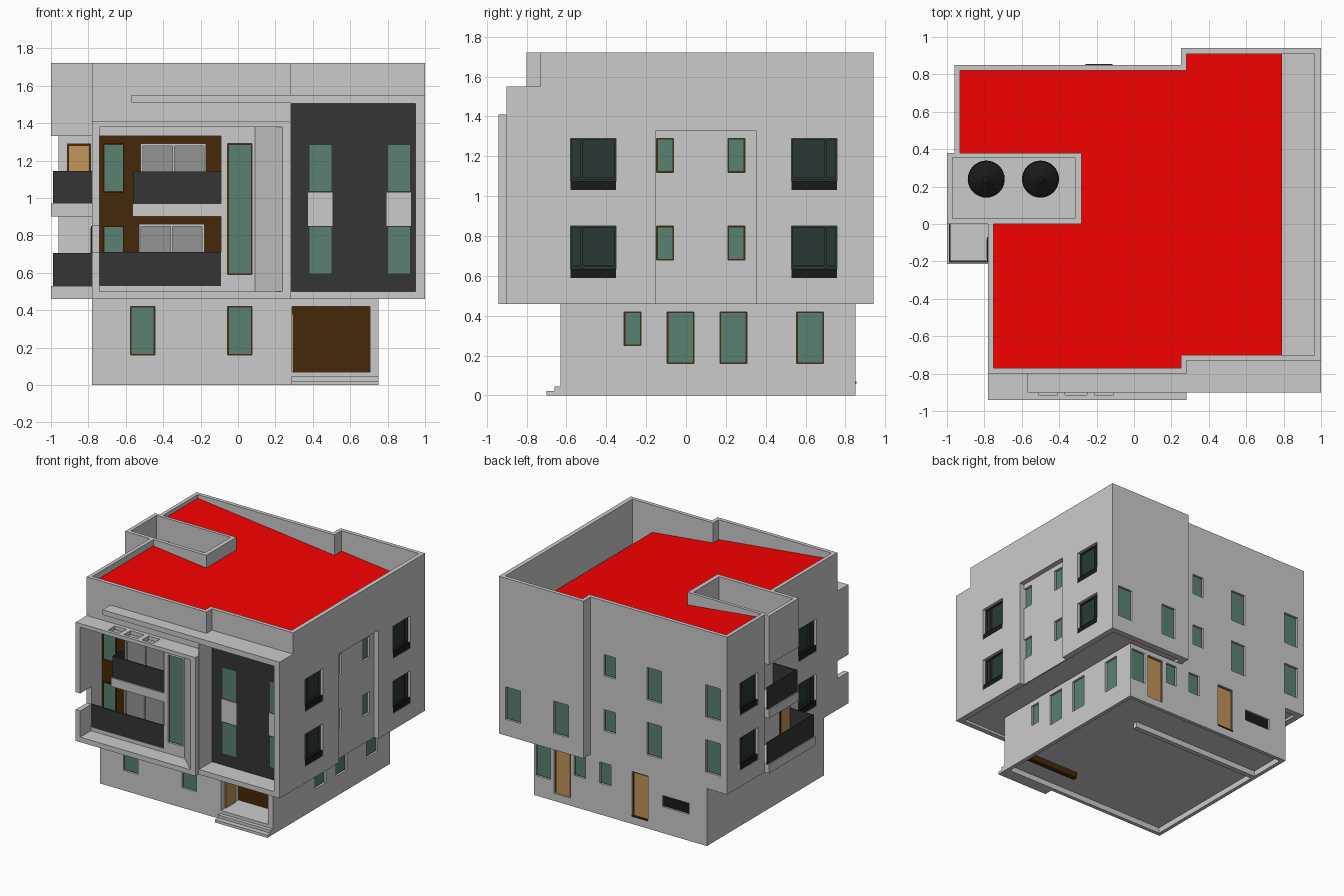
import bpy, bmesh
from mathutils import Matrix

if "Cube" in bpy.data.objects:
    bpy.data.objects.remove(bpy.data.objects["Cube"])


def material(name, *rgb):
    m = bpy.data.materials.new(name)
    m.diffuse_color = (*rgb, 1)
    m.use_nodes = True
    m.node_tree.nodes["Principled BSDF"].inputs["Base Color"].default_value = m.diffuse_color
    return m


RED = material("red", .95, 0, 0)
BROWN = material("brown", .06, .022, .002)
GREEN = material("green_glass", .1, .22, .17)
DARK = material("charcoal", .035, .035, .035)
BLACK = material("black", .01, .01, .01)
DARKGLASS = material("dark_glass", .02, .042, .037)
WOOD = material("wood", .55, .3, .1)
PANE = material("grey_glass", .3, .3, .3)


def finish(name, bm, mat=None):
    bmesh.ops.recalc_face_normals(bm, faces=bm.faces)
    me = bpy.data.meshes.new(name)
    bm.to_mesh(me)
    bm.free()
    ob = bpy.data.objects.new(name, me)
    bpy.context.collection.objects.link(ob)
    if mat:
        me.materials.append(mat)
    return ob


def boxes(name, items, mat=None):
    bm = bmesh.new()
    for x0, x1, y0, y1, z0, z1 in items:
        m = Matrix.Translation(((x0 + x1) / 2, (y0 + y1) / 2, (z0 + z1) / 2))
        m = m @ Matrix.Diagonal((abs(x1 - x0), abs(y1 - y0), abs(z1 - z0), 1))
        bmesh.ops.create_cube(bm, size=1, matrix=m)
    return finish(name, bm, mat)


def prism(name, pts, z0, z1, mat=None):
    bm = bmesh.new()
    f = bm.faces.new([bm.verts.new((x, y, z0)) for x, y in pts])
    r = bmesh.ops.extrude_face_region(bm, geom=[f])
    vs = [v for v in r["geom"] if isinstance(v, bmesh.types.BMVert)]
    bmesh.ops.translate(bm, verts=vs, vec=(0, 0, z1 - z0))
    return finish(name, bm, mat)


def combine(ob, other, op="DIFFERENCE", keep=False):
    m = ob.modifiers.new("combine", "BOOLEAN")
    m.operation, m.object, m.solver = op, other, "EXACT"
    bpy.context.view_layer.objects.active = ob
    bpy.ops.object.modifier_apply(modifier=m.name)
    if not keep:
        bpy.data.objects.remove(other)


# Box on a wall: side, plane, span along the wall, heights, depth inwards
def on_wall(side, p, u0, u1, z0, z1, d0, d1):
    s = 1 if side in "FL" else -1
    a, b = sorted((p + s * d0, p + s * d1))
    return (u0, u1, a, b, z0, z1) if side in "FB" else (a, b, u0, u1, z0, z1)


parts = {k: [] for k in ("frame", "glass", "dark_frame", "dark_glass", "rail", "door")}
cuts = {"body": [], "base": []}


def window(side, p, u0, u1, z0, z1, cut="body", pane="glass", d=.014):
    if cut:
        cuts[cut].append(on_wall(side, p, u0, u1, z0, z1, -.01, .02))
    e = .006 if pane == "glass" else .012
    parts["frame"].append(on_wall(side, p, u0, u1, z0, z1, d + .003, d + .012))
    parts[pane].append(on_wall(side, p, u0 + e, u1 - e, z0 + (e if pane == "glass" else 0), z1 - e, d, d + .01))


def dark_window(side, p, u0, u1, z0, flip):
    z1 = z0 + .26
    cuts["body"].append(on_wall(side, p, u0, u1, z0, z1, -.01, .04))
    parts["dark_glass"].append(on_wall(side, p, u0, u1, z0, z1, .035, .045))
    parts["rail"].append(on_wall(side, p, u0, u1, z0, z0 + .045, .005, .015))
    m = u1 - .055 if flip else u0 + .055
    for a, b in ((u0, u0 + .008), (m - .006, m + .006), (u1 - .008, u1)):
        parts["dark_frame"].append(on_wall(side, p, a, b, z0, z1, .022, .036))
    for z in (z0 + .055, z1 - .008):
        parts["dark_frame"].append(on_wall(side, p, u0, u1, z, z + .008, .022, .036))


# Upper storeys with projecting front frames
body = prism("upper_storeys", [(-.78, -.80), (.28, -.80), (.28, -.73), (1, -.73), (1, .94), (.25, .94),
                               (.25, .85), (-.96, .85), (-.96, .38), (-.78, .38)], .46, 1.72)
combine(body, boxes("right_frame", [(.28, 1, -.90, -.71, .46, 1.55)]), "UNION")
combine(body, boxes("left_frame", [(-.78, .28, -.94, -.79, .46, 1.41)]), "UNION")
combine(body, boxes("canopy", [(-.57, .28, -.90, -.79, 1.51, 1.55)]), "UNION")
# Roof well behind the parapet, and recess under the overhang
combine(body, prism("roof_well", [(-.75, -.77), (.25, -.77), (.25, -.70), (.965, -.70), (.965, .91), (.28, .91),
                                  (.28, .82), (-.93, .82), (-.93, .38), (-.75, .38)], 1.36, 1.8))
combine(body, prism("under_recess", [(-.73, -.86), (.95, -.86), (.95, .89), (.30, .89), (.30, .80), (-.91, .80),
                                     (-.91, .43), (-.73, .43)], .40, .48))
# Front recesses: splayed frame, loggia, dark panel bay, side notch, right panel
combine(body, prism("splay", [(-.74, -.96), (.26, -.96), (.09, -.805), (-.74, -.805)], .50, 1.38))
combine(body, boxes("loggia", [(-.74, -.09, -.85, -.66, .53, 1.33)]))
combine(body, boxes("bay", [(.285, .95, -.95, -.735, .50, 1.505)]))
combine(body, boxes("notch", [(-.80, -.735, -.96, -.80, .71, .85)]))
combine(body, boxes("side_panel", [(.96, 1.1, -.15, .35, .40, 1.33)]))
cuts["body"] += [(a, b, -.915, -.83, 1.37, 1.43) for a, b in ((-.51, -.41), (-.37, -.25), (-.21, -.11))]

# Tank tower with two water tanks
room = boxes("tower_room", [(-.97, -.315, .03, .355, 1.37, 1.8)])
combine(body, room, keep=True)
tower = boxes("tank_tower", [(-1, -.28, 0, .38, 1.33, 1.72)])
combine(tower, room)
for i, x in enumerate((-.79, -.5)):
    bm = bmesh.new()
    for r1, r2, z0, z1 in ((.095, .095, 1.36, 1.53), (.095, .015, 1.53, 1.585), (.015, .015, 1.58, 1.595),
                           (.099, .099, 1.41, 1.42), (.099, .099, 1.48, 1.49)):
        bmesh.ops.create_cone(bm, cap_ends=True, segments=32, radius1=r1, radius2=r2, depth=z1 - z0,
                              matrix=Matrix.Translation((x, .24, (z0 + z1) / 2)))
    finish(f"water_tank_{i + 1}", bm, BLACK)

# Red roof deck, a thin sheet falling from left to right
deck = prism("roof_deck", [(-.75, -.77), (.25, -.77), (.25, -.70), (.79, -.70), (.79, .91), (.28, .91), (.28, .82),
                           (-.93, .82), (-.93, .38), (-.28, .38), (-.28, 0), (-.75, 0)], -.006, 0, RED)
for v in deck.data.vertices:
    v.co.z += 1.69 - (v.co.x + .93) * .11

# Ground floor with entrance recess and steps
base = boxes("ground_floor", [(-.78, .75, -.63, .85, 0, .46)])
combine(base, boxes("entrance", [(.29, .705, -.70, -.40, .07, .42)]))
combine(base, boxes("base_recess", [(-.75, .72, -.60, .82, -.1, .045)]))
boxes("entrance_wall", [(.29, .705, -.41, -.40, .07, .42)], BROWN)
boxes("entrance_steps", [(.285, .75, -.70, -.66, 0, .022), (.285, .75, -.66, -.63, 0, .045)])
parts["door"].append((.285, .298, -.58, -.46, .07, .38))
# Foundation strips seen from below
boxes("foundation_strip", [(-.75, .41, .48, .52, 0, .05)])
boxes("entrance_foundation", [(.26, .72, -.40, -.36, 0, .05)], BROWN)

# Windows on both upper floors
for z in (.59, 1.03):
    dark_window("R", 1, -.58, -.35, z, False)
    dark_window("R", 1, .53, .757, z, True)
    dark_window("L", -.78, -.54, -.31, z, False)
    dark_window("L", -.96, .46, .69, z, True)
    for y in (-.147, .21):
        window("R", .96, y, y + .085, z + .09, z + .26)
    window("B", .85, .03, .13, z + .09, z + .26)
    for x in (-.315, -.835):
        window("B", .85, x - .065, x + .065, z, z + .26)
    for x in (.375, .795):
        window("F", -.755, x, x + .13, z, z + .26, None)
    window("F", -.66, -.72, -.61, z, z + .26, None, d=-.018)
for x in (.45, .875):
    window("B", .94, x - .065, x + .065, .59, .85)
window("F", -.805, -.055, .075, .59, 1.29)

# Windows and doors on the ground floor
for x in (-.575, -.055):
    window("F", -.63, x, x + .13, .16, .42, "base")
for a, b, z in ((-.31, -.225, .25), (-.095, .04, .16), (.17, .305, .16), (.555, .69, .16)):
    window("R", .75, a, b, z, .42, "base")
for a, b, z in ((.605, .735, .16), (.295, .395, .25), (.07, .17, .25)):
    window("B", .85, a, b, z, .42, "base")
for a in (.43, -.26):
    window("B", .85, a, a + .145, .06, .42, "base", "door")
boxes("door_sill", [(-.26, -.115, .84, .855, .06, .07)], BROWN)
cuts["base"].append((-.62, -.385, .83, .90, .21, .30))
parts["rail"].append((-.62, -.385, .825, .835, .21, .30))
# Side balcony doors
window("F", .38, -.915, -.785, .97, 1.29, None, "door", d=-.008)
window("L", -.78, -.2, -.07, .52, .85, None, "door", d=-.008)

# Front bay panel and the grey infills between its windows
boxes("bay_panel", [(.285, .95, -.738, -.73, .50, 1.505)], DARK)
boxes("bay_infill", [(x, x + .13, -.743, -.735, .85, 1.03) for x in (.375, .795)])

# Loggia: brown back wall, balcony slab, sliding doors
boxes("loggia_wall", [(-.74, -.09, -.666, -.655, .53, 1.33)], BROWN)
boxes("loggia_slab", [(-.565, -.085, -.80, -.655, .90, .97)])
for i, (z0, z1, s) in enumerate(((.53, .86, 0), (.97, 1.29, .01))):
    boxes(f"sliding_door_{i + 1}", [(-.53 + s, -.18 + s, -.672, -.66, z0, z1)], PANE)
    bars = [(x + s, x + s + .012, -.685, -.67, z0, z1) for x in (-.53, -.361, -.192)]
    boxes(f"sliding_door_frame_{i + 1}", bars + [(-.53 + s, -.18 + s, -.685, -.67, z1 - .012, z1)])
boxes("loggia_railings", [(-.74, -.09, -.80, -.79, .53, .71), (-.56, -.09, -.79, -.78, .97, 1.14),
                          (-.56, -.55, -.78, -.67, .97, 1.14)], DARK)

# Left side balconies
boxes("side_balcony_slabs", [(-1, -.78, -.215, .38, .46, .53), (-1, -.78, 0, .38, .90, .97)])
boxes("side_railings", [r for y, z in ((-.205, .53), (.005, .97)) for r in (
    (-.99, -.98, y, .38, z, z + .175), (-.98, -.78, y, y + .01, z, z + .175))], DARK)

# Cut all window openings, then add the panes
combine(body, boxes("body_cuts", cuts["body"]))
combine(base, boxes("base_cuts", cuts["base"]))
for key, name, mat in (("frame", "window_frames", BROWN), ("glass", "window_glass", GREEN),
                       ("dark_frame", "dark_window_frames", DARK), ("dark_glass", "dark_window_glass", DARKGLASS),
                       ("rail", "window_rails", BLACK), ("door", "doors", WOOD)):
    boxes(name, parts[key], mat)
